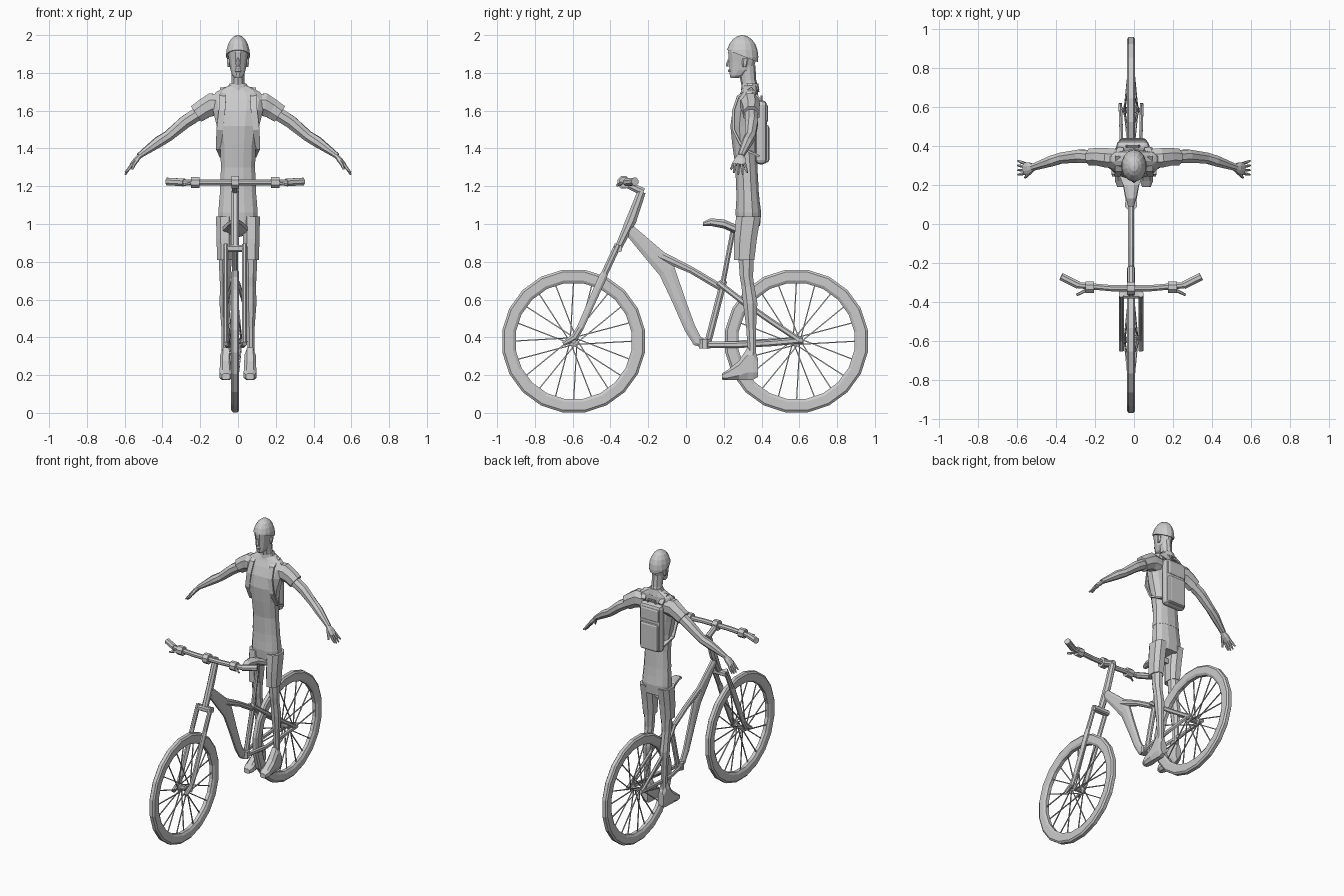
import bpy, bmesh, math
from mathutils import Vector, Matrix

cube = bpy.data.objects.get("Cube")
if cube:
    bpy.data.objects.remove(cube)

grey = bpy.data.materials.new("plain_grey")
grey.use_nodes = True
grey.diffuse_color = (.6, .6, .6, 1)
grey.node_tree.nodes["Principled BSDF"].inputs["Base Color"].default_value = (.6, .6, .6, 1)

BIKE = -.015  # sideways position of the bicycle
X, Y, Z = Vector((1, 0, 0)), Vector((0, 1, 0)), Vector((0, 0, 1))
SIDES = (("left", 1), ("right", -1))


def finish(name, bm):
    bmesh.ops.recalc_face_normals(bm, faces=bm.faces)
    mesh = bpy.data.meshes.new(name)
    bm.to_mesh(mesh)
    bm.free()
    mesh.materials.append(grey)
    obj = bpy.data.objects.new(name, mesh)
    bpy.context.collection.objects.link(obj)
    return obj


def skin(bm, rings, closed=False):
    """Bridge consecutive rings of vertices with quads."""
    count = len(rings)
    for i in range(count if closed else count - 1):
        a, b = rings[i], rings[(i + 1) % count]
        for j in range(len(a)):
            k = (j + 1) % len(a)
            bm.faces.new((a[j], a[k], b[k], b[j]))
    if not closed:
        bm.faces.new(rings[0])
        bm.faces.new(rings[-1])


def add_loft(bm, sections, sides=8, ref=X, axis=None, power=1):
    """Sections are (x, y, z, half width along ref, half width across it)."""
    pts = [Vector(s[:3]) for s in sections]
    step = math.tau / sides
    grow = math.cos(step / 2) ** power
    rings = []
    for i, s in enumerate(sections):
        t = axis or (pts[min(i + 1, len(pts) - 1)] - pts[max(i - 1, 0)]).normalized()
        u = (ref - t * ref.dot(t)).normalized()
        v = t.cross(u)
        ring = []
        for j in range(sides):
            c, d = math.cos((j + .5) * step), math.sin((j + .5) * step)
            c = math.copysign(abs(c) ** power, c) / grow
            d = math.copysign(abs(d) ** power, d) / grow
            ring.append(bm.verts.new(pts[i] + u * c * s[3] + v * d * s[-1]))
        rings.append(ring)
    skin(bm, rings)


def loft(name, sections, **options):
    bm = bmesh.new()
    add_loft(bm, sections, **options)
    return finish(name, bm)


def body(name, rows, x=0, **options):
    """Upright part from rows of (y, z, half width, half depth)."""
    return loft(name, [(x, *r) for r in rows], axis=Z, **options)


def frame_tube(name, rows, x=0, wide=.016, sides=8):
    """Bicycle tube from rows of (y, z, half height)."""
    return loft(name, [(BIKE + x, y, z, wide, r) for y, z, r in rows], sides=sides)


# Wheels: faceted tyres, laced spokes and hubs
def wheel(name, y):
    centre, count = Vector((BIKE, y, .38)), 20
    half = [(.012, .382), (.021, .37), (.021, .325), (.012, .31)]
    profile = half + [(-w, r) for w, r in reversed(half)]
    bm = bmesh.new()
    rings = []
    for i in range(count):
        turn = Matrix.Rotation((i + .5) * math.tau / count, 3, "X")
        rings.append([bm.verts.new(centre + turn @ Vector((w, 0, r))) for w, r in profile])
    skin(bm, rings, closed=True)
    finish(name + "_tyre", bm)
    bm = bmesh.new()
    for i in range(count):
        side = 1 if i % 2 else -1
        turn = Matrix.Rotation(i * math.tau / count, 3, "X")
        inner = centre + turn @ Vector((side * .035, side * .018, 0))
        outer = centre + turn @ Vector((side * .004, 0, .32))
        add_loft(bm, [(*inner, .003, .003), (*outer, .003, .003)], sides=4)
    finish(name + "_spokes", bm)
    hub = [(-.06, .012), (-.04, .012), (-.038, .024), (-.03, .024), (-.025, .014)]
    hub += [(-w, r) for w, r in reversed(hub)]
    loft(name + "_hub", [(BIKE + w, y, .38, r, r) for w, r in hub], sides=10, ref=Y, axis=X)


wheel("front_wheel", -.595)
wheel("rear_wheel", .585)

# Frame
frame_tube("down_tube", [(-.3, .97, .03), (-.2, .86, .038), (-.1, .75, .045), (-.04, .6, .035),
                         (.02, .45, .03), (.06, .38, .028), (.12, .36, .022)])
frame_tube("top_tube", [(-.29, .96, .03), (-.13, .83, .025), (.03, .755, .018), (.19, .66, .018)])
frame_tube("seat_tube", [(.11, .35, .018), (.2, .7, .018)])
frame_tube("seat_post", [(.19, .66, .013), (.25, .97, .013)], wide=.013)
frame_tube("head_tube", [(-.36, .87, .018), (-.29, 1.02, .028), (-.235, 1.17, .022)], wide=.021)
frame_tube("bottom_bracket", [(.1, .34, .03), (.1, .39, .03)], wide=.03)
for side, s in SIDES:
    loft(side + "_seat_stay", [(BIKE + s * x, y, z, .009, .013) for x, y, z in
         ((.015, .17, .69), (.045, .3, .59), (.05, .45, .485), (.055, .6, .385))], sides=6)
    loft(side + "_chain_stay", [(BIKE + s * x, y, z, .009, .015) for x, y, z in
         ((.015, .1, .36), (.045, .27, .36), (.05, .45, .37), (.055, .62, .385))], sides=6)
    # Fork legs
    frame_tube(side + "_fork_leg", [(-.36, .89, .018), (-.43, .74, .018), (-.44, .72, .022),
                                    (-.56, .45, .018), (-.59, .4, .02), (-.65, .365, .012)],
               x=s * .05, wide=.013)
loft("fork_crown", [(BIKE + x, -.36, .87, .022, .018) for x in (-.06, .06)], ref=Y, power=.6)

# Saddle: narrow nose, wide tail
loft("saddle", [(BIKE, .09, 1., .015, .01), (BIKE, .13, 1.01, .025, .02), (BIKE, .2, 1., .04, .024),
                (BIKE, .27, .97, .07, .025), (BIKE, .32, .95, .06, .018)], axis=Y)

# Handlebar, grips, clamps and stem
bar = [(.36, -.27, 1.225), (.27, -.315, 1.22), (.1, -.33, 1.22)]
bar += [(-x, y, z) for x, y, z in reversed(bar)]
loft("handlebar", [(BIKE + x, y, z, .016, .016) for x, y, z in bar], ref=Z)
for side, s in SIDES:
    loft(side + "_grip", [(BIKE + s * x, y, z, .02, .02) for x, y, z in bar[:2]], ref=Z)
    loft(side + "_clamp", [(BIKE + s * x, -.325, 1.22, .03, .03) for x in (.19, .235)], ref=Z)
    loft(side + "_brake_lever", [(BIKE + s * .21, -.33, 1.22, .008, .008),
                                 (BIKE + s * .28, -.365, 1.205, .006, .006)], sides=6, ref=Z)
loft("stem_clamp", [(BIKE + x, -.33, 1.22, .033, .033) for x in (-.02, .02)], ref=Z)
frame_tube("stem", [(-.225, 1.17, .02), (-.27, 1.19, .02), (-.33, 1.22, .02)], wide=.018)

# Torso, hips and neck
body("shirt", [(.325, 1.18, .096, .06), (.32, 1.3, .09, .058), (.31, 1.42, .095, .065),
               (.305, 1.52, .113, .07), (.312, 1.6, .132, .065), (.325, 1.66, .145, .055),
               (.335, 1.7, .115, .045), (.34, 1.735, .045, .038)], sides=12, power=.85)
body("shorts_hips", [(.33, .99, .1, .062), (.33, 1.06, .104, .068), (.328, 1.12, .1, .062),
                     (.325, 1.2, .092, .057)], sides=12, power=.85)
body("collar", [(.34, 1.71, .06, .046), (.338, 1.745, .045, .042)], sides=10)
body("neck", [(.345, 1.7, .04, .042), (.33, 1.76, .034, .04), (.32, 1.84, .036, .045)], sides=10)

# Head
body("head", [(.255, 1.772, .016, .018), (.272, 1.785, .03, .04), (.293, 1.815, .04, .063),
              (.298, 1.86, .047, .07), (.298, 1.91, .055, .075), (.298, 1.96, .045, .06)], sides=12)
body("nose", [(.228, 1.835, .012, .014), (.226, 1.845, .011, .013), (.236, 1.885, .005, .008)], sides=6)
body("lips", [(.236, 1.804, .013, .008), (.233, 1.811, .016, .01), (.236, 1.82, .013, .008)], sides=6)

# Helmet: dome sliced along a line falling towards the back
bm = bmesh.new()
bmesh.ops.create_uvsphere(bm, u_segments=14, v_segments=10, radius=1)
bmesh.ops.transform(bm, verts=bm.verts, matrix=Matrix.Translation((0, .298, 1.885))
                    @ Matrix.Diagonal((.066, .085, .115, 1)))
cut = bmesh.ops.bisect_plane(bm, geom=bm.verts[:] + bm.edges[:] + bm.faces[:], plane_co=(0, .298, 1.89),
                             plane_no=(0, .4, 1), clear_inner=True)
bmesh.ops.contextual_create(bm, geom=[e for e in cut["geom_cut"] if isinstance(e, bmesh.types.BMEdge)])
finish("helmet", bm)

# Limbs
for side, s in SIDES:
    body(side + "_ear", [(.31, 1.83, .006, .008), (.312, 1.85, .01, .014), (.315, 1.875, .01, .014)],
         x=s * .048, sides=6)
    loft(side + "_sleeve", [(s * .08, .335, 1.63, .055, .05), (s * .14, .34, 1.632, .06, .05),
                            (s * .18, .345, 1.61, .052, .045), (s * .222, .345, 1.582, .049, .043)], ref=Z)
    loft(side + "_arm", [(s * .17, .345, 1.61, .035, .035), (s * .28, .348, 1.54, .034, .034),
                         (s * .37, .34, 1.465, .028, .028), (s * .42, .325, 1.435, .028, .028),
                         (s * .525, .29, 1.36, .014, .017)], ref=Z)
    loft(side + "_hand", [(s * .515, .292, 1.365, .017, .012), (s * .54, .287, 1.34, .03, .014),
                          (s * .565, .285, 1.312, .032, .01)], ref=Y)
    bm = bmesh.new()
    for i in range(4):
        y, tip = .26 + i * .017, .253 + i * .024
        drop = .012 * abs(i - 1.5)
        add_loft(bm, [(s * .56, y, 1.318, .007, .008), (s * .58, (y + tip) / 2, 1.29, .007, .007),
                      (s * .597, tip, 1.255 + drop, .004, .004)], sides=6, ref=Y)
    add_loft(bm, [(s * .53, .272, 1.345, .01, .01), (s * .55, .25, 1.315, .008, .008),
                  (s * .56, .238, 1.29, .005, .005)], sides=6, ref=Y)
    finish(side + "_fingers", bm)
    body(side + "_shorts_leg", [(.308, .81, .04, .054), (.315, .92, .044, .06), (.33, 1.04, .046, .065)],
         x=s * .07, power=.8)
    body(side + "_leg", [(.318, .84, .035, .042), (.32, .72, .03, .035), (.328, .67, .027, .034),
                         (.34, .58, .03, .038), (.345, .45, .02, .026), (.35, .3, .018, .022)], x=s * .068)
    # Shoe from heel to toe, with a flat sole
    shoe = [(.38, .24, .022, .05), (.355, .26, .028, .085), (.325, .26, .03, .085),
            (.28, .225, .032, .05), (.22, .2, .034, .027), (.19, .192, .022, .016)]
    loft(side + "_shoe", [(s * .064, *r) for r in shoe], axis=Y, power=.7)
    # Backpack strap over the shoulder and under the arm
    loft(side + "_strap", [(s * x, y, z, .017, .006) for x, y, z in
         ((.07, .39, 1.66), (.078, .345, 1.718), (.08, .275, 1.675), (.085, .25, 1.6),
          (.097, .25, 1.5), (.1, .3, 1.4), (.08, .385, 1.36))], sides=4)


# Backpack with pocket and carrying loop
def rounded_box(name, centre, size, bevel):
    bm = bmesh.new()
    bmesh.ops.create_cube(bm, size=1, matrix=Matrix.Translation(centre) @ Matrix.Diagonal((*size, 1)))
    obj = finish(name, bm)
    mod = obj.modifiers.new("rounding", "BEVEL")
    mod.width, mod.segments = bevel, 2


rounded_box("backpack", (-.006, .398, 1.485), (.17, .062, .34), .025)
rounded_box("backpack_pocket", (-.006, .42, 1.425), (.14, .042, .2), .015)
rounded_box("backpack_flap", (-.006, .418, 1.585), (.15, .034, .1), .015)
loft("backpack_loop", [(x - .006, .4, z, .006, .006) for x, z in
     ((-.035, 1.645), (-.025, 1.675), (.025, 1.675), (.035, 1.645))], sides=6, ref=Y)
